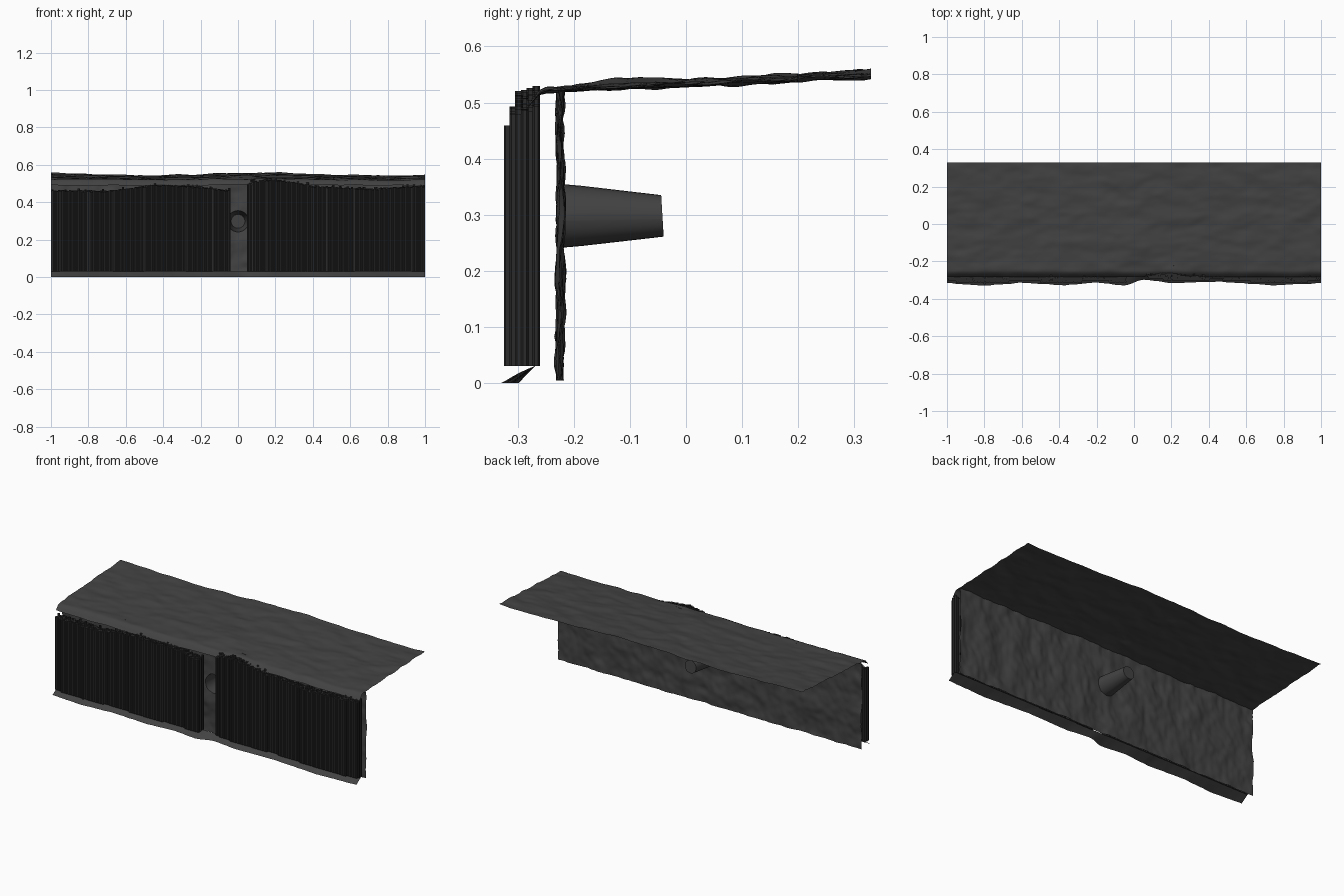
import bpy, bmesh, math, random
from mathutils import Vector, noise

random.seed(4)
cube = bpy.data.objects.get("Cube")
if cube:
    bpy.data.objects.remove(cube, do_unlink=True)


def material(name, value):
    m = bpy.data.materials.new(name)
    m.use_nodes = True
    colour = (value, value, value, 1)
    m.diffuse_color = colour
    bsdf = m.node_tree.nodes["Principled BSDF"]
    bsdf.inputs["Base Color"].default_value = colour
    bsdf.inputs["Roughness"].default_value = 0.9
    return m


ROCK = material("grey rock", 0.055)
DARK = material("dark column stone", 0.024)


def finish(bm, name, mat, smooth):
    mesh = bpy.data.meshes.new(name)
    bm.to_mesh(mesh)
    bm.free()
    mesh.materials.append(mat)
    for p in mesh.polygons:
        p.use_smooth = smooth
    ob = bpy.data.objects.new(name, mesh)
    bpy.context.collection.objects.link(ob)
    return ob


def sheet(nu, nv, place):
    """Grid of quads; place(u, v) gives each point for u, v in 0..1."""
    bm = bmesh.new()
    rows = [[bm.verts.new(place(i / nu, j / nv)) for i in range(nu + 1)]
            for j in range(nv + 1)]
    for a, b in zip(rows, rows[1:]):
        for i in range(nu):
            bm.faces.new((a[i], a[i + 1], b[i + 1], b[i]))
    return bm


def blend(points, x):
    """Straight-line interpolation through (x, value) pairs."""
    for (x0, a), (x1, b) in zip(points, points[1:]):
        if x <= x1:
            return a + (b - a) * (x - x0) / (x1 - x0)
    return points[-1][1]


def rough(x, y, z):
    p = Vector((x, y, z))
    return noise.noise(p) + 0.45 * noise.noise(p * 2.3)


# Outline of the cliff foot, and height of the column tops
FOOT = [(-1, -.308), (-.8, -.322), (-.6, -.306), (-.37, -.32), (-.2, -.304),
        (-.05, -.322), (.05, -.288), (.2, -.308), (.45, -.3), (.75, -.32),
        (1, -.308)]
TOPS = [(-1, .462), (-.7, .457), (-.45, .49), (-.25, .483), (-.04, .46),
        (.045, .49), (.07, .508), (.2, .518), (.4, .485), (.7, .468), (1, .485)]


# Upper ground: gently rising, rippled, with a lip rolled over the front edge
def ground_z(x, y):
    rise = .521 + .05 * (y + .27)
    wave = .008 * math.sin(x * 5 + .9) * (.6 + y)
    mound = .012 * math.exp(-(x * x + (y + .11) ** 2) / .008)
    ripple = .0065 * rough(x * 7, y * 15, 2)
    return rise + wave + mound + ripple


def ground(u, v):
    x, y = 2 * u - 1, -.284 + .614 * v
    drop = max(0, -.258 - y) * 1.1
    return x, y, ground_z(x, y) - drop


finish(sheet(170, 54, ground), "upper_ground", ROCK, True)


# Rock wall behind the columns
def wall(u, v):
    x = 2 * u - 1
    z = .005 + (ground_z(x, -.24) - .006) * v
    y = -.224 + .012 * rough(x * 9, z * 8, 7) + .004 * noise.noise((x * 40, z * 30, 1))
    return x, y, z


bm = sheet(160, 40, wall)

# Tapering burrow pushed back from the wall
CENTRE_Z, MOUTH, END = .298, .057, .037


def radius(v):
    return math.hypot(v.co.x, v.co.z - CENTRE_Z)


hole = [f for f in bm.faces
        if math.hypot(f.calc_center_median().x,
                      f.calc_center_median().z - CENTRE_Z) < MOUTH]
bmesh.ops.delete(bm, geom=hole, context='FACES')
ring = [e for e in bm.edges if e.is_boundary
        and all(radius(v) < .09 for v in e.verts)]
for v in {v for e in ring for v in e.verts}:
    s = MOUTH / radius(v)
    v.co.x *= s
    v.co.z = CENTRE_Z + (v.co.z - CENTRE_Z) * s
STEPS = 6
for k in range(1, STEPS + 1):
    made = bmesh.ops.extrude_edge_only(bm, edges=ring)["geom"]
    ring = [g for g in made if isinstance(g, bmesh.types.BMEdge)
            and g.is_boundary]
    t = k / STEPS
    for v in [g for g in made if isinstance(g, bmesh.types.BMVert)]:
        s = (MOUTH + (END - MOUTH) * t) / radius(v)
        v.co.x *= s
        v.co.z = CENTRE_Z + (v.co.z - CENTRE_Z) * s
        v.co.y = -.215 + .173 * t - .06 * (v.co.z - CENTRE_Z) * t
bmesh.ops.holes_fill(bm, edges=ring, sides=0)
bmesh.ops.recalc_face_normals(bm, faces=bm.faces)
rock_wall = finish(bm, "rock_wall_with_burrow", ROCK, True)
bpy.context.view_layer.objects.active = rock_wall
rock_wall.select_set(True)
bpy.ops.object.shade_smooth_by_angle(angle=math.radians(50))
rock_wall.select_set(False)


# Slanted, wavy foot of the cliff
def foot(u, v):
    x = 2 * u - 1
    front = blend(FOOT, x) - .008 + .003 * noise.noise((x * 25, 0, 0))
    bulge = .006 * math.sin(math.pi * v) * noise.noise((x * 12, 4, 0))
    return x, front + (-.268 - front) * v, .031 * v + max(0, bulge)


finish(sheet(150, 4, foot), "cliff_foot", ROCK, True)

# Packed six-sided stone columns, parted by a gap in front of the burrow
R = .0068
PITCH_X, PITCH_Y = R * 1.74, R * 1.5
bm = bmesh.new()
for row in range(7):
    y = -.267 - row * PITCH_Y
    x = -1 + R + (row % 2) * PITCH_X / 2
    while x < 1 - R / 2:
        if not -.046 < x < .051 and y - R > blend(FOOT, x) - .003:
            top = blend(TOPS, x) + random.uniform(-.005, .005)
            if row < 2 and random.random() < .15:
                top += .01
            new = bmesh.ops.create_cone(bm, cap_ends=True, segments=6,
                                        radius1=R, radius2=R, depth=top - .03)
            bmesh.ops.translate(bm, verts=new["verts"],
                                vec=(x, y, (top + .03) / 2))
        x += PITCH_X
finish(bm, "stone_columns", DARK, False)
